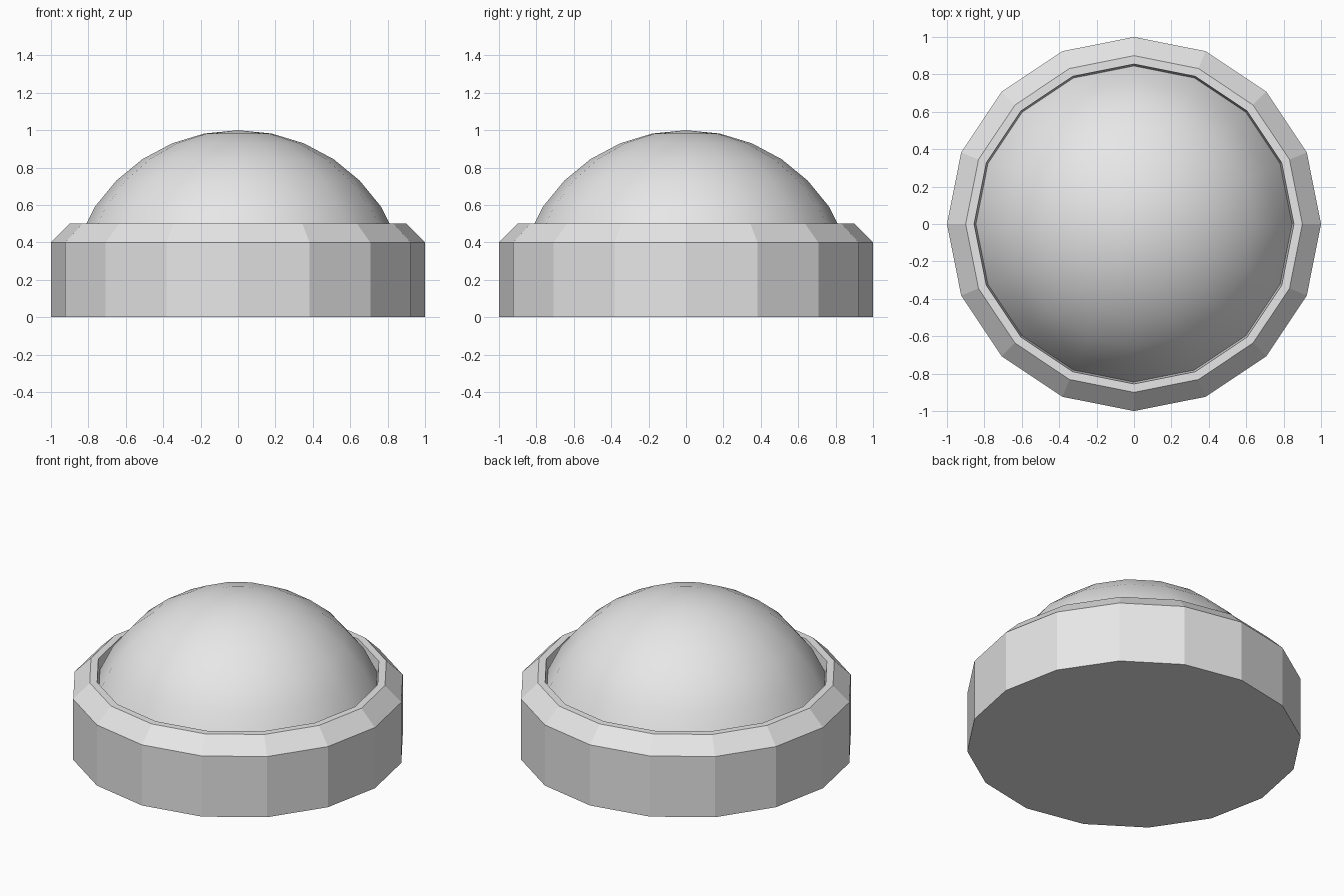
import bpy
import bmesh
from math import sin, cos, pi

SIDES = 16

cube = bpy.data.objects.get("Cube")
if cube:
    bpy.data.objects.remove(cube, do_unlink=True)

grey = bpy.data.materials.new("light_grey")
grey.use_nodes = True
colour = (0.8, 0.8, 0.8, 1)
grey.diffuse_color = colour
grey.node_tree.nodes["Principled BSDF"].inputs["Base Color"].default_value = colour


def lathe(name, profile, smooth):
    """Turn a bottom-to-top (radius, height) profile around z; radius 0 makes a pole."""
    bm = bmesh.new()
    rings = []
    for r, z in profile:
        count = SIDES if r > 0 else 1
        rings.append([bm.verts.new((r * cos(2 * pi * i / SIDES), r * sin(2 * pi * i / SIDES), z))
                      for i in range(count)])
    for low, high in zip(rings, rings[1:]):
        for i in range(SIDES):
            j = (i + 1) % SIDES
            if len(high) == 1:
                bm.faces.new((low[i], low[j], high[0]))
            else:
                bm.faces.new((low[i], low[j], high[j], high[i]))
    # Close the open ends with flat caps
    if len(rings[0]) > 1:
        bm.faces.new(list(reversed(rings[0])))
    if len(rings[-1]) > 1:
        bm.faces.new(rings[-1])
    for face in bm.faces:
        face.smooth = smooth and len(face.verts) <= 4
    mesh = bpy.data.meshes.new(name)
    bm.to_mesh(mesh)
    bm.free()
    mesh.materials.append(grey)
    obj = bpy.data.objects.new(name, mesh)
    bpy.context.collection.objects.link(obj)
    return obj


# Faceted base with a bevelled rim and a shallow socket for the dome
lathe("base", [(1, 0), (1, 0.4), (0.9, 0.5), (0.855, 0.5), (0.842, 0.4)], False)

# Smooth dome, part of a sphere sunk into the socket
R = 0.92
steps = [(R * sin(k * pi / SIDES), 1 - R + R * cos(k * pi / SIDES)) for k in range(1, 7)]
dome_profile = list(reversed(steps)) + [(0, 1)]
# Trim the lowest ring so that it stays inside the socket wall
dome_profile[0] = (0.845, 0.43)
lathe("dome", dome_profile, True)
